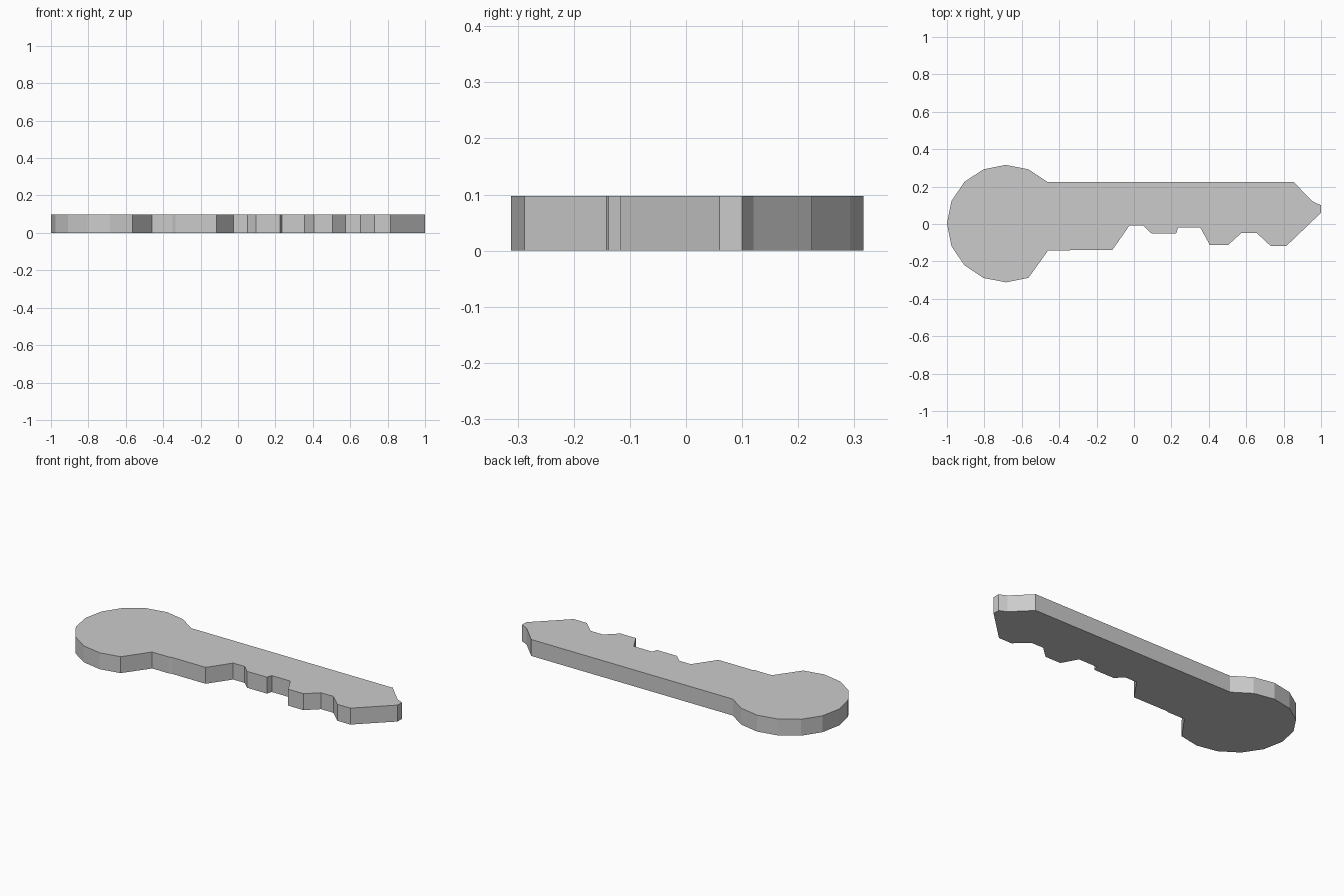
import bpy, bmesh
from math import cos, sin, radians

if "Cube" in bpy.data.objects:
    bpy.data.objects.remove(bpy.data.objects["Cube"])

THICKNESS = 0.097

# Round bow: part of a 16-sided circle, counter-clockwise from the shaft's top edge
outline = [(-0.685 + 0.315 * cos(radians(22.5 * i)), 0.002 + 0.314 * sin(radians(22.5 * i)))
           for i in range(2, 14)]

# Shaft underside and teeth, left to right
outline += [(-0.46, -0.143), (-0.35, -0.143), (-0.335, -0.138), (-0.115, -0.138),
            (-0.025, -0.009), (0.05, -0.009), (0.095, -0.052), (0.225, -0.052),
            (0.235, -0.02), (0.355, -0.02), (0.405, -0.111), (0.505, -0.111),
            (0.575, -0.047), (0.655, -0.047), (0.73, -0.117), (0.815, -0.117)]

# Pointed tip and start of the straight back edge
outline += [(1.0, 0.06), (1.0, 0.10), (0.957, 0.12), (0.853, 0.2245)]

# Extrude the flat outline into a plate
bm = bmesh.new()
face = bm.faces.new([bm.verts.new((x, y, 0)) for x, y in outline])
ext = bmesh.ops.extrude_face_region(bm, geom=[face], use_keep_orig=True)
top = [v for v in ext["geom"] if isinstance(v, bmesh.types.BMVert)]
bmesh.ops.translate(bm, verts=top, vec=(0, 0, THICKNESS))
bmesh.ops.recalc_face_normals(bm, faces=bm.faces)

mesh = bpy.data.meshes.new("key")
bm.to_mesh(mesh)
bm.free()
bpy.context.collection.objects.link(bpy.data.objects.new("key", mesh))
